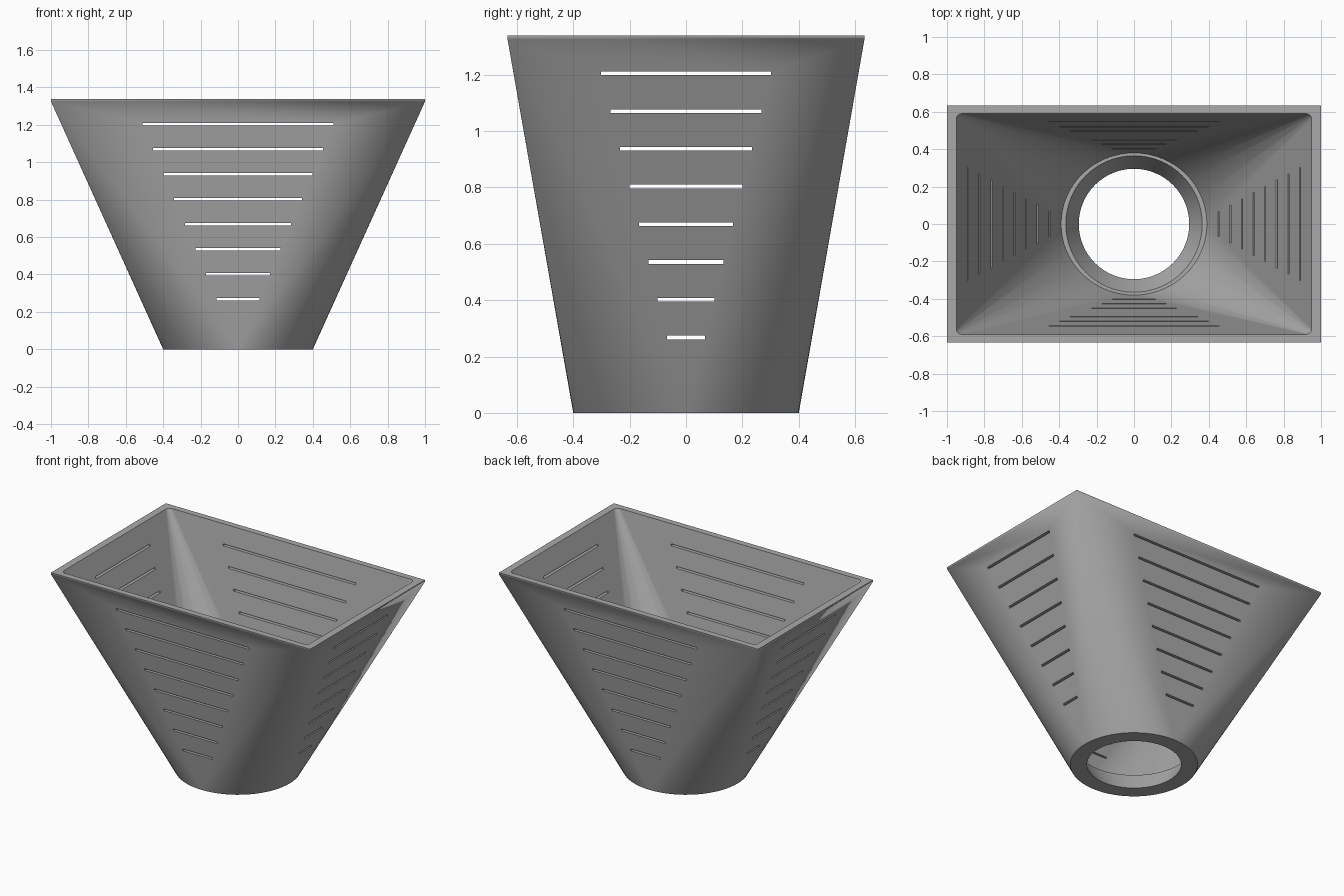
import bpy, bmesh
from math import sin, cos, pi, radians
from mathutils import Matrix

cube = bpy.data.objects.get("Cube")
if cube:
    bpy.data.objects.remove(cube, do_unlink=True)

HEIGHT = 1.338
RIM = 0.013
SEGMENTS = 64
SLOTS = 8

grey = bpy.data.materials.new("plain grey")
grey.use_nodes = True
grey.diffuse_color = (0.4, 0.4, 0.4, 1)
grey.node_tree.nodes["Principled BSDF"].inputs["Base Color"].default_value = grey.diffuse_color


def ellipse(rx, ry, z):
    angles = [2 * pi * i / SEGMENTS for i in range(SEGMENTS)]
    return [(rx * cos(a), ry * sin(a), z) for a in angles]


def rectangle(hx, hy, z, radius=0.0, steps=6):
    """Rectangle outline, with rounded corners when a radius is given."""
    if not radius:
        return [(sx * hx, sy * hy, z) for sx in (-1, 1) for sy in (-1, 1)]
    points = []
    for sx in (-1, 1):
        for sy in (-1, 1):
            for i in range(steps + 1):
                a = pi / 2 * i / steps
                points.append((sx * (hx - radius + radius * cos(a)),
                               sy * (hy - radius + radius * sin(a)), z))
    return points


def add_object(name, bm):
    bmesh.ops.recalc_face_normals(bm, faces=bm.faces)
    mesh = bpy.data.meshes.new(name)
    bm.to_mesh(mesh)
    bm.free()
    mesh.materials.append(grey)
    obj = bpy.data.objects.new(name, mesh)
    bpy.context.collection.objects.link(obj)
    return obj


def hull(name, points):
    """Solid stretched tightly around the given outlines."""
    bm = bmesh.new()
    for p in points:
        bm.verts.new(p)
    bmesh.ops.convex_hull(bm, input=bm.verts)
    bmesh.ops.dissolve_limit(bm, angle_limit=radians(0.1), verts=bm.verts, edges=bm.edges)
    return add_object(name, bm)


def slot_bars(name, spread, along_x):
    """Stack of flat bars that widen with height."""
    bm = bmesh.new()
    for i in range(2, SLOTS + 2):
        z = HEIGHT * i / 10
        width = 2 * spread * z
        size = (width, 3, RIM) if along_x else (3, width, RIM)
        bmesh.ops.create_cube(bm, size=1, matrix=Matrix.Translation((0, 0, z)) @ Matrix.Diagonal((*size, 1)))
    return add_object(name, bm)


# Outer body: round foot blending into a rectangular mouth
hopper = hull("hopper", ellipse(0.4, 0.4, 0)
              + rectangle(1, 0.633, HEIGHT - RIM)
              + rectangle(1, 0.633, HEIGHT))

# Inner cavity, tapered outlet and wall slots
LEDGE = HEIGHT / 10
cutters = [
    hull("cavity_cutter", ellipse(0.39, 0.38, LEDGE)
         + rectangle(0.95, 0.59, HEIGHT, 0.03)
         + rectangle(0.95, 0.59, HEIGHT + 0.1, 0.03)),
    hull("outlet_cutter", ellipse(0.29, 0.29, -0.01)
         + ellipse(0.365, 0.365, LEDGE)
         + ellipse(0.365, 0.365, LEDGE + 0.03)),
    slot_bars("front_back_slot_cutter", 0.425, True),
    slot_bars("side_slot_cutter", 0.25, False),
]

bpy.context.view_layer.objects.active = hopper
for cutter in cutters:
    cutter.hide_render = True
    cut = hopper.modifiers.new(cutter.name, 'BOOLEAN')
    cut.operation = 'DIFFERENCE'
    cut.solver = 'EXACT'
    cut.object = cutter
    bpy.ops.object.modifier_apply(modifier=cut.name)
    bpy.data.objects.remove(cutter, do_unlink=True)

# Smooth the blended corners, keep rims and slots crisp
bpy.ops.object.select_all(action='DESELECT')
hopper.select_set(True)
bpy.ops.object.shade_smooth_by_angle(angle=radians(25))
weighted = hopper.modifiers.new("even_shading", 'WEIGHTED_NORMAL')
weighted.keep_sharp = True
